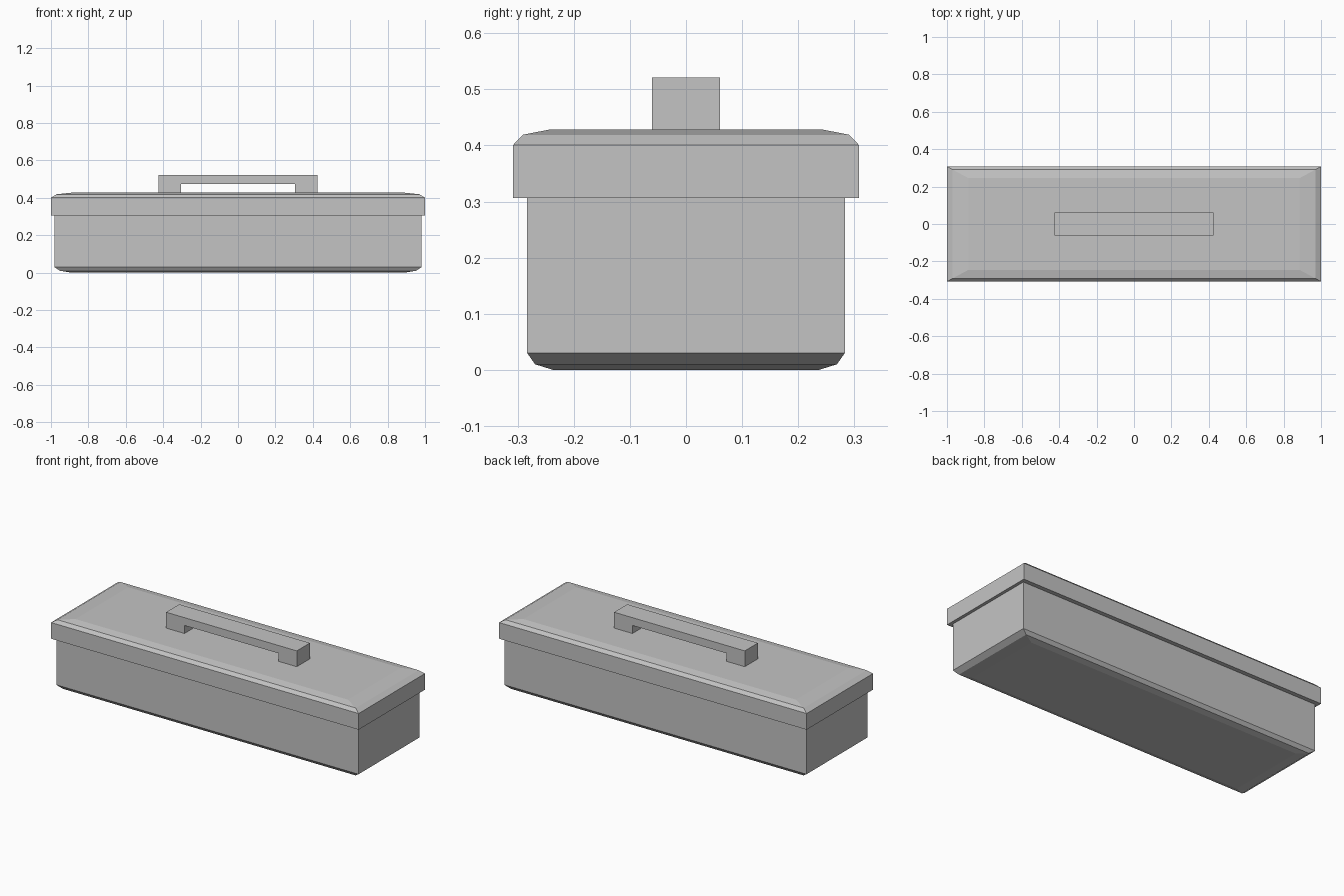
import bpy
import bmesh

old = bpy.data.objects.get("Cube")
if old:
    bpy.data.objects.remove(old, do_unlink=True)

grey = bpy.data.materials.new("light grey")
grey.use_nodes = True
colour = (0.55, 0.55, 0.55, 1)
grey.diffuse_color = colour
grey.node_tree.nodes["Principled BSDF"].inputs["Base Color"].default_value = colour


def finish(name, bm):
    bmesh.ops.recalc_face_normals(bm, faces=bm.faces)
    mesh = bpy.data.meshes.new(name)
    bm.to_mesh(mesh)
    bm.free()
    mesh.materials.append(grey)
    obj = bpy.data.objects.new(name, mesh)
    bpy.context.collection.objects.link(obj)
    return obj


def stacked_box(name, layers):
    """Rectangular rings (half x, half y, z) joined into a closed solid."""
    bm = bmesh.new()
    rings = [[bm.verts.new((sx * hx, sy * hy, z))
              for sx, sy in ((-1, -1), (1, -1), (1, 1), (-1, 1))]
             for hx, hy, z in layers]
    for low, high in zip(rings, rings[1:]):
        for i in range(4):
            j = (i + 1) % 4
            bm.faces.new((low[i], low[j], high[j], high[i]))
    bm.faces.new(rings[0])
    bm.faces.new(rings[-1])
    return finish(name, bm)


# Box body with a chamfered foot, its rim tucked into the lid
stacked_box("box_body", [(0.89, 0.237, 0), (0.952, 0.269, 0.01),
                         (0.982, 0.283, 0.03), (0.982, 0.283, 0.315)])

# Overhanging lid with a two-step chamfer
stacked_box("lid", [(1, 0.308, 0.306), (1, 0.308, 0.401),
                    (0.97, 0.291, 0.419), (0.885, 0.245, 0.428)])

# Bridge handle: bracket profile extruded across the lid
outline = [(-0.425, 0.42), (-0.425, 0.521), (0.425, 0.521), (0.425, 0.42),
           (0.305, 0.42), (0.305, 0.475), (-0.305, 0.475), (-0.305, 0.42)]
half_depth = 0.061
bm = bmesh.new()
face = bm.faces.new([bm.verts.new((x, -half_depth, z)) for x, z in outline])
result = bmesh.ops.extrude_face_region(bm, geom=[face])
moved = [g for g in result["geom"] if isinstance(g, bmesh.types.BMVert)]
bmesh.ops.translate(bm, verts=moved, vec=(0, 2 * half_depth, 0))
if not face.is_valid or len([f for f in bm.faces if len(f.verts) == 8]) < 2:
    bm.faces.new([v for v in bm.verts if v.co.y < 0])
finish("handle", bm)
